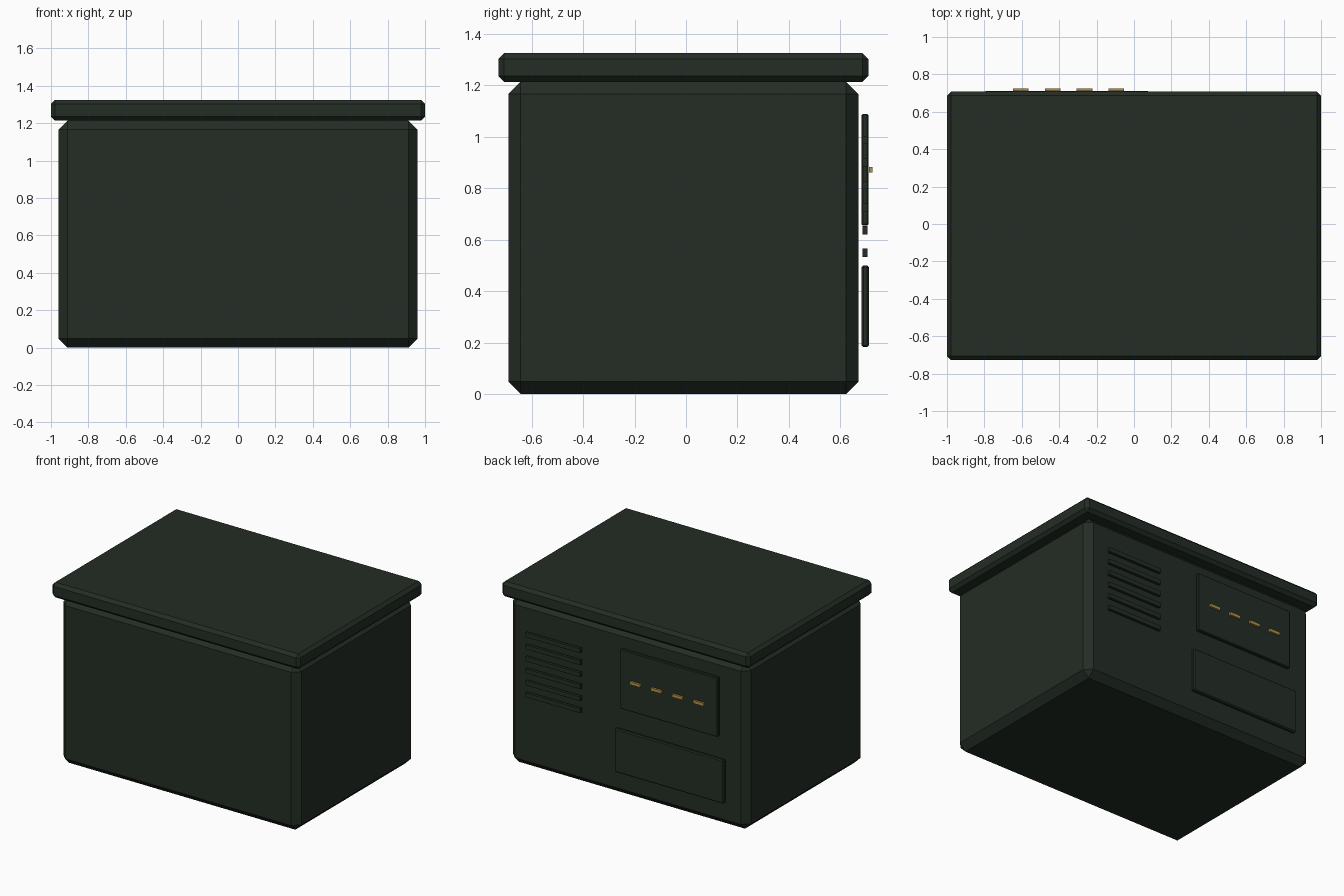
import bpy

if "Cube" in bpy.data.objects:
    bpy.data.objects.remove(bpy.data.objects["Cube"])


def material(name, rgb):
    m = bpy.data.materials.new(name)
    m.diffuse_color = (*rgb, 1)
    m.use_nodes = True
    m.node_tree.nodes["Principled BSDF"].inputs["Base Color"].default_value = m.diffuse_color
    return m


green = material("dark green", (0.017, 0.026, 0.018))
gold = material("gold", (0.48, 0.29, 0.06))


def box(name, x, y, z, mat, bevel=0.0):
    """Box from (min, max) ranges with an optional single chamfer."""
    lo, hi = zip(x, y, z)
    bpy.ops.mesh.primitive_cube_add(
        size=1, location=[(a + b) / 2 for a, b in zip(lo, hi)])
    ob = bpy.context.object
    ob.name = name
    ob.scale = [b - a for a, b in zip(lo, hi)]
    bpy.ops.object.transform_apply(location=False, rotation=False, scale=True)
    ob.data.materials.append(mat)
    if bevel:
        mod = ob.modifiers.new("chamfer", 'BEVEL')
        mod.width = bevel
        mod.segments = 1
    return ob


# Main case and overhanging lid
box("case_body", (-0.96, 0.96), (-0.69, 0.67), (0, 1.213), green, 0.048)
box("lid", (-1, 1), (-0.728, 0.708), (1.213, 1.324), green, 0.022)

# Rear plates
box("upper_rear_panel", (-0.75, 0.04), (0.682, 0.709), (0.655, 1.088), green, 0.005)
box("lower_rear_panel", (-0.80, 0.08), (0.682, 0.711), (0.182, 0.50), green, 0.007)

# Gold contacts on the upper plate
for i in range(4):
    cx = -0.605 + i * 0.17
    box(f"contact_{i + 1}", (cx - 0.042, cx + 0.042), (0.711, 0.725),
        (0.86, 0.882), gold)

# Vent slats
for i in range(6):
    cz = 0.549 + i * 0.0875
    box(f"vent_slat_{i + 1}", (0.36, 0.80), (0.685, 0.705),
        (cz - 0.016, cz + 0.016), green)
